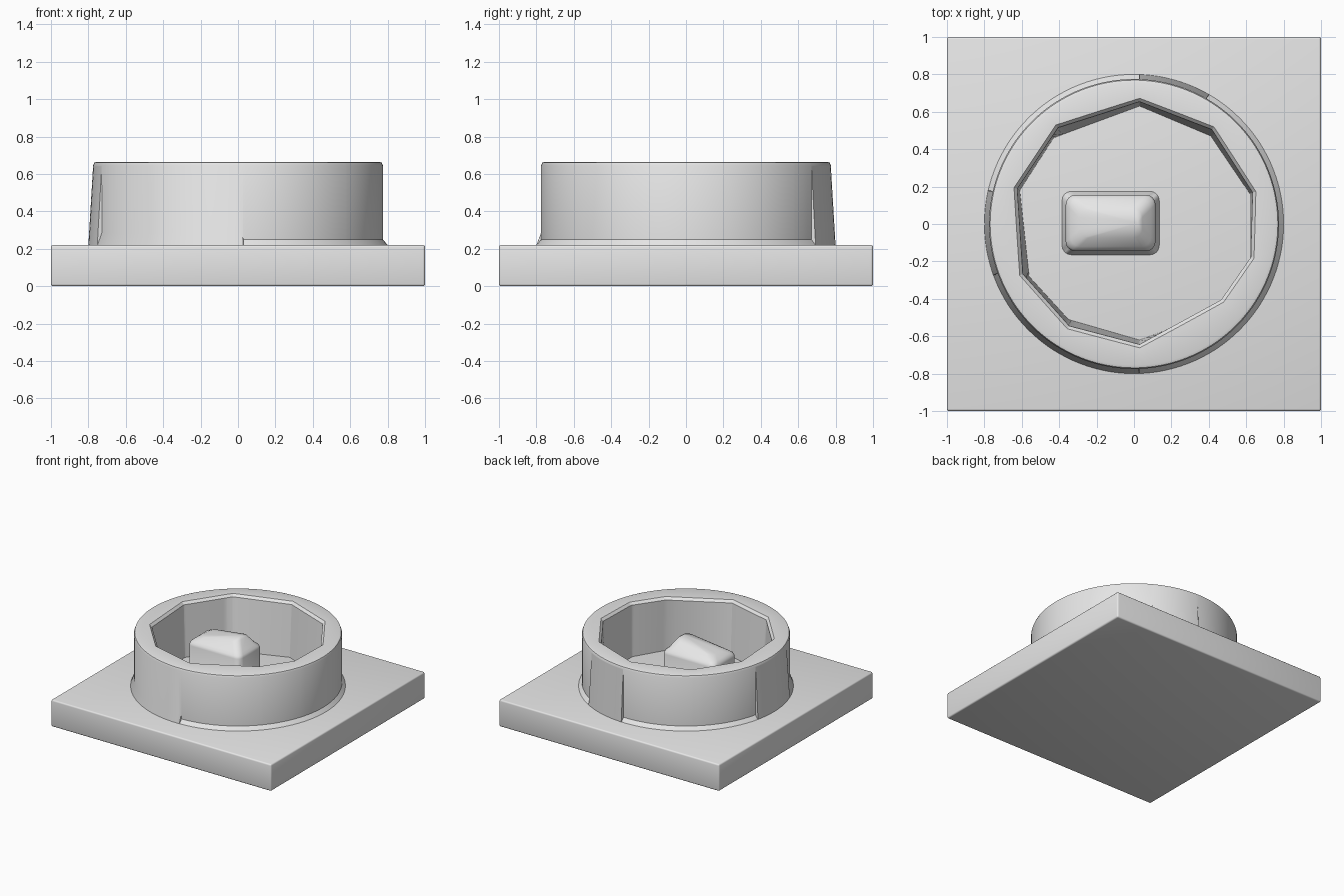
import bpy
import bmesh
import math
from mathutils import Vector

cube = bpy.data.objects.get("Cube")
if cube:
    bpy.data.objects.remove(cube, do_unlink=True)

grey = bpy.data.materials.new("light_grey")
grey.use_nodes = True
grey.diffuse_color = (0.8, 0.8, 0.8, 1)
grey.node_tree.nodes["Principled BSDF"].inputs["Base Color"].default_value = (0.8, 0.8, 0.8, 1)

FLOOR = 0.22
RIM = 0.665


def finish(name, bm, angle=30):
    bmesh.ops.recalc_face_normals(bm, faces=bm.faces)
    mesh = bpy.data.meshes.new(name)
    bm.to_mesh(mesh)
    bm.free()
    obj = bpy.data.objects.new(name, mesh)
    bpy.context.collection.objects.link(obj)
    mesh.materials.append(grey)
    bpy.ops.object.select_all(action='DESELECT')
    obj.select_set(True)
    bpy.context.view_layer.objects.active = obj
    bpy.ops.object.shade_smooth_by_angle(angle=math.radians(angle))
    return obj


def bridge(bm, a, b):
    for i in range(len(a)):
        j = (i + 1) % len(a)
        bm.faces.new((a[i], a[j], b[j], b[i]))


def reach(poly, angle):
    """Distance from the centre to the polygon in one direction."""
    d = Vector((math.cos(angle), math.sin(angle)))
    best = 0
    for i, p in enumerate(poly):
        p, q = Vector(p), Vector(poly[(i + 1) % len(poly)])
        e = q - p
        den = d.cross(e)
        if abs(den) < 1e-9:
            continue
        if -1e-6 <= p.cross(d) / den <= 1 + 1e-6:
            best = max(best, p.cross(e) / den)
    return best


# Square base slab with fine rounded edges
bm = bmesh.new()
bmesh.ops.create_cube(bm, size=2)
for v in bm.verts:
    v.co.z = FLOOR if v.co.z > 0 else 0
bmesh.ops.bevel(bm, geom=bm.edges[:], offset=0.012, segments=3, profile=0.5, affect='EDGES')
finish("base_slab", bm, 40)

# Ring wall: round outside, irregular faceted opening
top_opening = [(0.03, 0.66), (-0.41, 0.52), (-0.63, 0.19), (-0.6, -0.27), (-0.35, -0.55),
               (0.03, -0.65), (0.47, -0.41), (0.63, -0.18), (0.64, 0.17), (0.42, 0.51)]
low_opening = [(0.03, 0.63), (-0.43, 0.46), (-0.61, 0.18), (-0.56, -0.28), (-0.35, -0.51),
               (0.03, -0.62), (0.46, -0.46), (0.62, -0.19), (0.62, 0.16), (0.41, 0.47)]

# Height of the sloped skirt in each sector: start, end (degrees), height
sectors = [(60, 88, 0.64), (167, 200, 0.64), (200, 272, 0.285)]


def skirt_height(deg):
    for start, end, height in sectors:
        if start <= deg <= end:
            return height
    return 0.25


angles = {float(a) for a in range(0, 360, 3)}
for x, y in top_opening + low_opening:
    angles.add(round(math.degrees(math.atan2(y, x)) % 360, 3))
for start, end, height in sectors:
    for edge in (start, end):
        angles |= {edge - 0.1, edge + 0.1}

bm = bmesh.new()
sections = []
for deg in sorted(angles):
    t = math.radians(deg)
    hole = reach(top_opening, t)
    profile = [(reach(low_opening, t), FLOOR - 0.01), (hole - 0.006, RIM - 0.02),
               (hole + 0.012, RIM), (0.755, RIM), (0.769, RIM - 0.005),
               (0.775, RIM - 0.02), (0.775, skirt_height(deg)), (0.8, FLOOR), (0.8, FLOOR - 0.01)]
    sections.append([bm.verts.new((r * math.cos(t), r * math.sin(t), z)) for r, z in profile])
for i, section in enumerate(sections):
    bridge(bm, section, sections[(i + 1) % len(sections)])
finish("ring_wall", bm, 25)


# Centre block: rounded sides, flared foot and a crown that rises to one end
def rounded_loop(bm, inset, z):
    hx, hy, r = 0.26 - inset, 0.17 - inset, 0.05
    loop = []
    for k in range(4):
        sx, sy = ((1, 1), (-1, 1), (-1, -1), (1, -1))[k]
        for s in range(5):
            a = math.radians(90 * k + 22.5 * s)
            loop.append(bm.verts.new((sx * (hx - r) + r * math.cos(a) - 0.125,
                                      sy * (hy - r) + r * math.sin(a) + 0.005, z)))
    return loop


bm = bmesh.new()
loops = [rounded_loop(bm, inset, z) for inset, z in
         ((0, FLOOR - 0.01), (0, FLOOR + 0.005), (0.02, 0.25), (0.02, 0.515), (0.027, 0.535), (0.045, 0.55))]
crown = rounded_loop(bm, 0.09, 0.575)
for v in crown:
    v.co.z += 0.13 * (v.co.x + 0.3)
loops.append(crown)
for a, b in zip(loops, loops[1:]):
    bridge(bm, a, b)
peak = bm.verts.new((0.02, 0.005, 0.635))
for i in range(len(crown)):
    bm.faces.new((crown[i], crown[(i + 1) % len(crown)], peak))
finish("centre_block", bm, 45)
